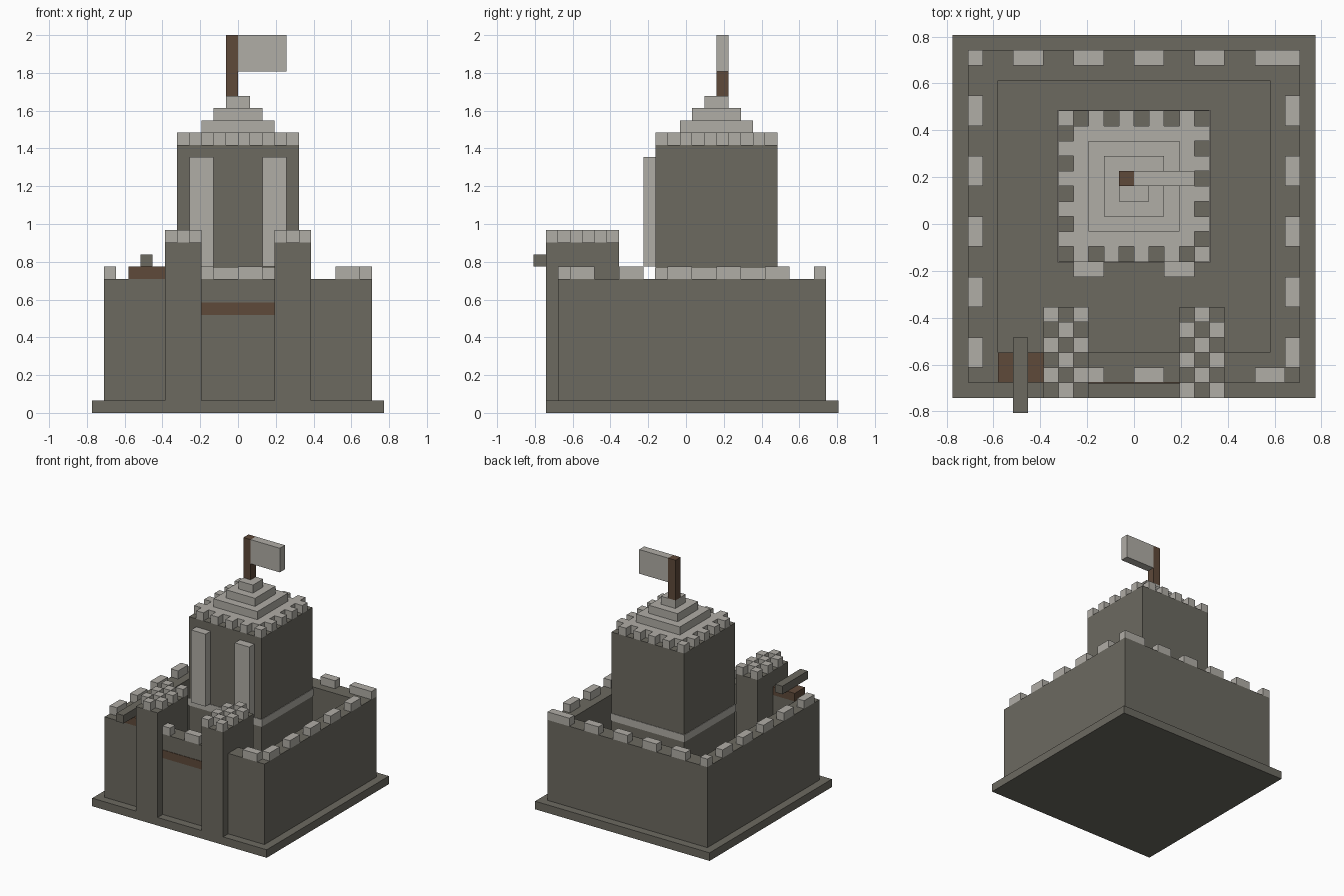
import bpy, bmesh
from mathutils import Vector

if "Cube" in bpy.data.objects:
    bpy.data.objects.remove(bpy.data.objects["Cube"])

U = 2 / 31  # one block


def material(name, rgb):
    m = bpy.data.materials.new(name)
    m.diffuse_color = (*rgb, 1)
    m.use_nodes = True
    m.node_tree.nodes["Principled BSDF"].inputs["Base Color"].default_value = m.diffuse_color
    return m


DARK = material("dark_stone", (0.150, 0.143, 0.118))
LIGHT = material("light_stone", (0.434, 0.418, 0.381))
WOOD = material("brown_wood", (0.114, 0.067, 0.042))


def blocks(name, mat, boxes):
    """One object made of boxes (x0, x1, y0, y1, z0, z1) in block units."""
    bm = bmesh.new()
    for x0, x1, y0, y1, z0, z1 in boxes:
        verts = bmesh.ops.create_cube(bm, size=1)["verts"]
        size = Vector((x1 - x0, y1 - y0, z1 - z0))
        mid = Vector((x0 + x1, y0 + y1, z0 + z1)) / 2
        for v in verts:
            v.co = (v.co * size + mid) * U
    mesh = bpy.data.meshes.new(name)
    bm.to_mesh(mesh)
    bm.free()
    mesh.materials.append(mat)
    obj = bpy.data.objects.new(name, mesh)
    bpy.context.collection.objects.link(obj)
    return obj


def cell(i, k, z):
    return (i, i + 1, k - 0.5, k + 0.5, z, z + 1)


# Ground slab
blocks("base", DARK, [(-12, 12, -11.5, 12.5, 0, 1)])

# Curtain wall, two blocks thick around an open yard
blocks("curtain_wall", DARK, [
    (-11, 11, -10.5, -8.5, 1, 11),
    (-11, 11, 9.5, 11.5, 1, 11),
    (-11, -9, -8.5, 9.5, 1, 11),
    (9, 11, -8.5, 9.5, 1, 11)])

# Wall battlements
side = [(x, x + 1, y, y + 2, 11, 12)
        for x in (-11, 10) for y in (-9.5, -5.5, -1.5, 2.5, 6.5)]
back = [(x0, x1, 10.5, 11.5, 11, 12)
        for x0, x1 in ((-11, -10), (-8, -6), (-4, -2), (0, 2), (4, 6), (8, 11))]
front = [(x0, x1, -10.5, -9.5, 11, 12) for x0, x1 in ((-3, -2), (0, 2), (8, 10))]
blocks("wall_battlements", LIGHT, side + back + front)

# Gate towers with chequered battlements, and the beam between them
for name, x in (("left", -6), ("right", 3)):
    blocks(name + "_gate_tower", DARK, [(x, x + 3, -11.5, -5.5, 1, 14)])
    blocks(name + "_tower_battlements", LIGHT,
           [cell(i, k, 14) for i in range(x, x + 3) for k in range(-11, -5)
            if (i + k) % 2 == 0])
blocks("gate_beam", WOOD, [(-3, 3, -10.56, -10.5, 8.05, 9.05)])

# Keep with a light string course and two front pilasters
blocks("keep", DARK, [(-5, 5, -2.5, 7.5, 1, 22)])
t = 0.06
blocks("keep_band", LIGHT, [
    (-5 - t, 5 + t, -2.5 - t, -2.5, 11, 11.9),
    (-5 - t, 5 + t, 7.5, 7.5 + t, 11, 11.9),
    (-5 - t, -5, -2.5, 7.5, 11, 11.9),
    (5, 5 + t, -2.5, 7.5, 11, 11.9)])
blocks("keep_pilasters", LIGHT,
       [(x, x + 2, -3.5, -2.5, 12, 21) for x in (-4, 2)])

# Keep battlements on the rim, and the stepped roof
blocks("keep_battlements", LIGHT,
       [cell(i, k, 22) for i in range(-5, 5) for k in range(-2, 8)
        if (i in (-5, 4) or k in (-2, 7)) and (i + k) % 2 == 0])
blocks("stepped_roof", LIGHT,
       [(-r, r, 2.5 - r, 2.5 + r, z, z + 1)
        for r, z in ((4, 22), (3, 23), (2, 24), (1, 25))])

# Flag
blocks("flag_pole", WOOD, [(-1, 0, 2.5, 3.5, 26, 31)])
blocks("flag", LIGHT, [(0, 4, 2.5, 3.5, 28, 31)])

# Cannon on the front wall
blocks("cannon_carriage", WOOD, [(-9, -6, -10.5, -8.5, 11, 12)])
blocks("cannon_barrel", DARK, [(-8, -7, -12.5, -7.5, 12, 13)])
